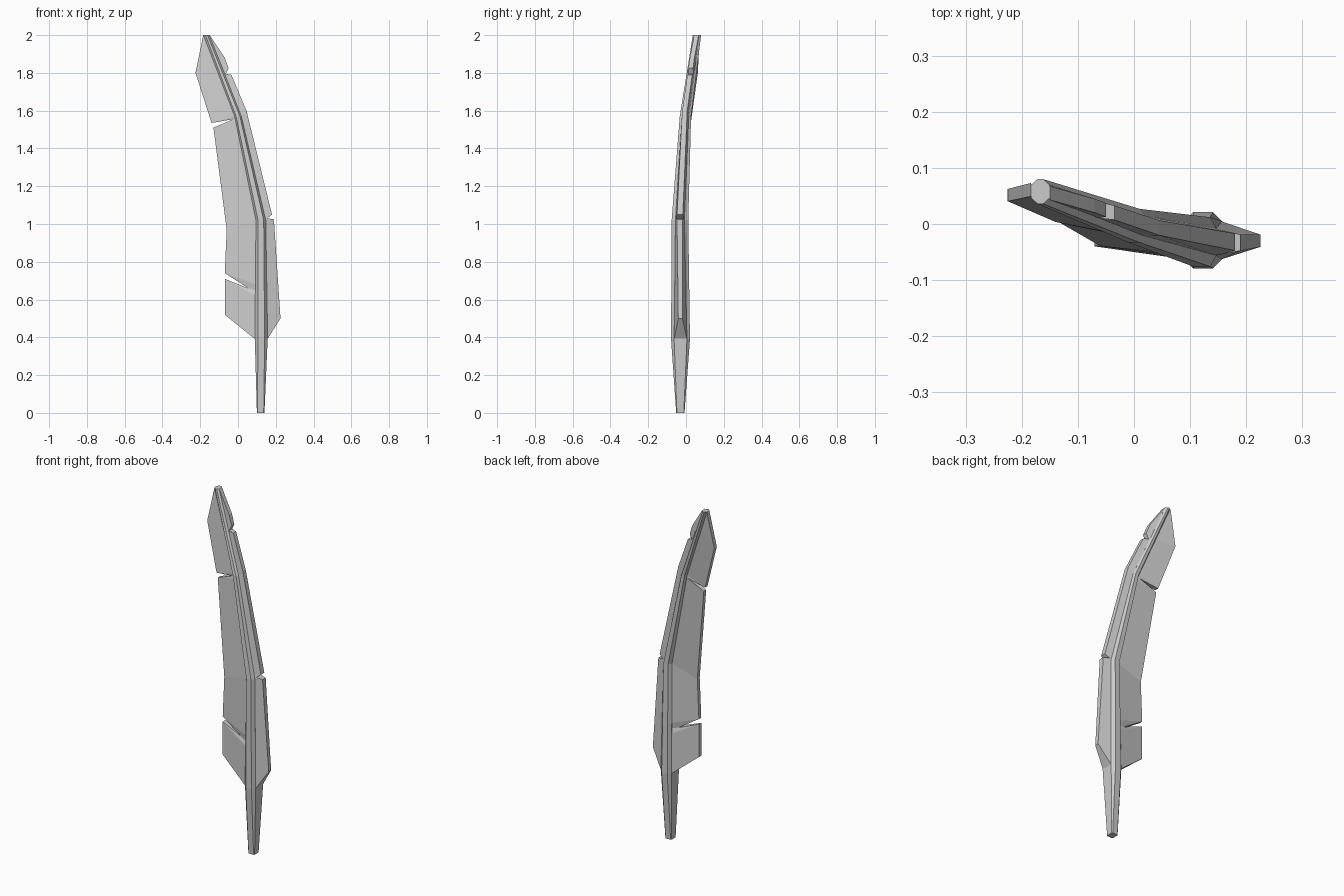
import bpy, bmesh

if "Cube" in bpy.data.objects:
    bpy.data.objects.remove(bpy.data.objects["Cube"])

# Shaft stations: z, x, y, half front width, half side width, half depth, half side depth, vane tilt
STATIONS = [
    (0.00, 0.120, -0.030, 0.016, 0.020, 0.022, 0.018, 0.00),
    (0.39, 0.123, -0.029, 0.018, 0.034, 0.050, 0.034, 0.00),
    (1.02, 0.121, -0.032, 0.015, 0.026, 0.044, 0.024, -0.02),
    (1.57, 0.000, -0.003, 0.010, 0.018, 0.030, 0.018, -0.14),
    (2.00, -0.167, 0.058, 0.005, 0.016, 0.022, 0.012, -0.18),
]


def shaft_at(z):
    for a, b in zip(STATIONS, STATIONS[1:]):
        if z <= b[0]:
            t = (z - a[0]) / (b[0] - a[0])
            return [p + (q - p) * t for p, q in zip(a, b)]
    return list(STATIONS[-1])


def loft(name, rings):
    bm = bmesh.new()
    loops = [[bm.verts.new(p) for p in ring] for ring in rings]
    n = len(loops[0])
    for a, b in zip(loops, loops[1:]):
        for i in range(n):
            j = (i + 1) % n
            bm.faces.new((a[i], a[j], b[j], b[i]))
    bm.faces.new(loops[0][::-1])
    bm.faces.new(loops[-1])
    bmesh.ops.recalc_face_normals(bm, faces=bm.faces)
    mesh = bpy.data.meshes.new(name)
    bm.to_mesh(mesh)
    bm.free()
    obj = bpy.data.objects.new(name, mesh)
    bpy.context.collection.objects.link(obj)


def shaft_ring(s):
    z, x, y, f, w, d, e, _ = s
    pts = [(-f, -d), (f, -d), (w, -e), (w, e), (f, d), (-f, d), (-w, e), (-w, -e)]
    return [(x + px, y + py, z) for px, py in pts]


def vane(name, side, pairs):
    # each pair: height on the shaft, then outer edge x and z
    rings = []
    for zi, xo, zo in pairs:
        _, x, y, _, w, _, e, _ = shaft_at(zi)
        xi = x + side * w * 0.95
        _, sx, sy, _, sw, _, se, tilt = shaft_at(zo)
        yo = sy + tilt * (xo - sx)
        # the vane thins from the shaft to its outer edge
        t = min(1, max(0, (abs(xo - sx) - sw) / 0.06))
        h = se + (0.011 - se) * t
        rings.append([(xi, y - e, zi), (xo, yo - h, zo), (xo, yo + h, zo), (xi, y + e, zi)])
    loft(name, rings)


# Central shaft
loft("feather_shaft", [shaft_ring(s) for s in STATIONS])

# Wide vane with two splits
vane("wide_vane", -1, [
    (0.39, -0.07, 0.52), (0.62, -0.07, 0.71), (0.65, 0.055, 0.66),
    (0.68, -0.07, 0.74), (1.02, -0.06, 0.97), (1.545, -0.13, 1.51),
    (1.557, -0.025, 1.555), (1.57, -0.14, 1.535), (1.80, -0.225, 1.80),
    (2.00, -0.184, 2.00)])

# Narrow vane with two splits
vane("narrow_vane", 1, [
    (0.39, 0.225, 0.50), (1.02, 0.19, 1.025), (1.03, 0.155, 1.03),
    (1.04, 0.18, 1.05), (1.57, 0.045, 1.60), (1.785, -0.035, 1.79),
    (1.795, -0.065, 1.795), (1.805, -0.05, 1.825), (1.86, -0.07, 1.88),
    (2.00, -0.15, 2.00)])
